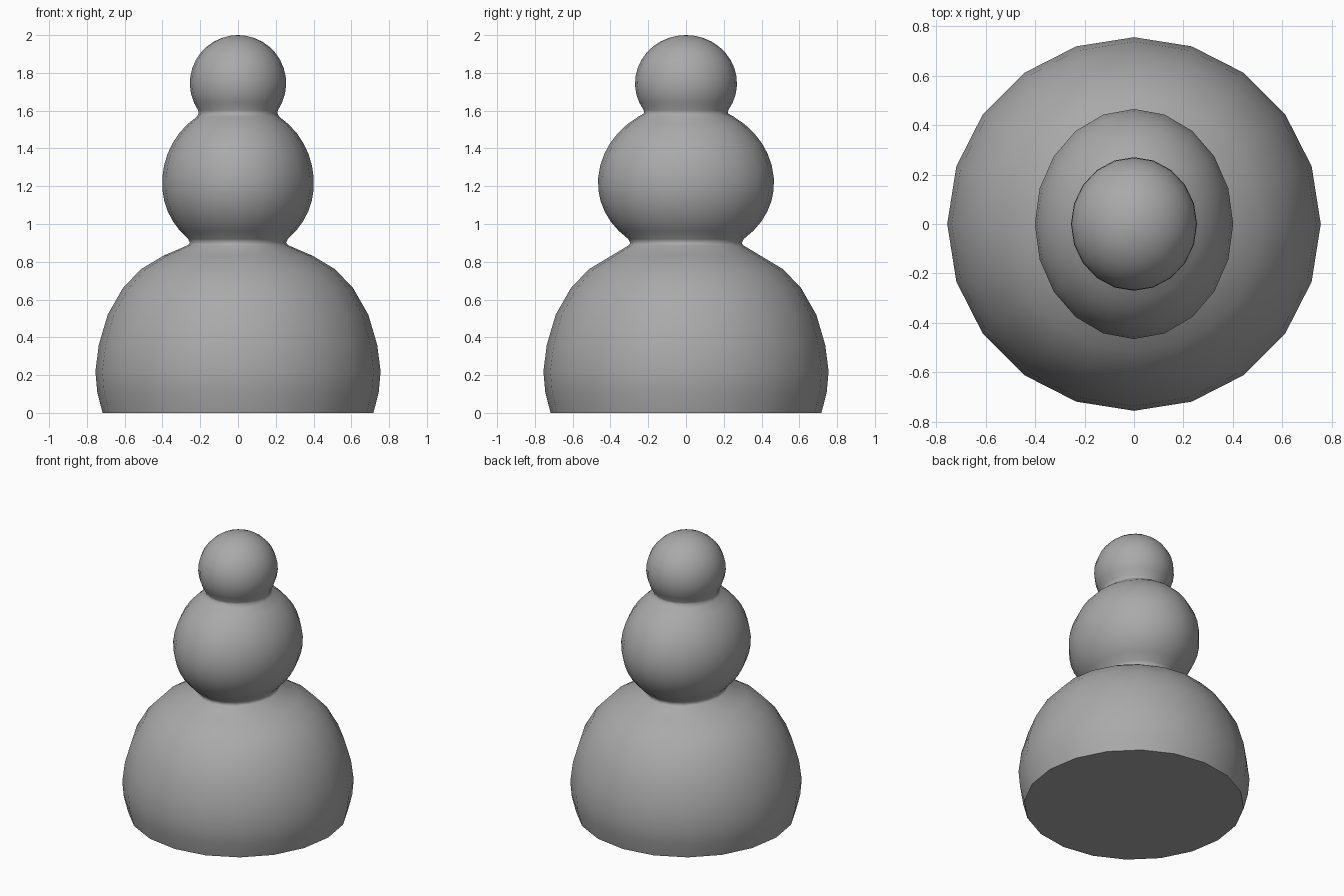
import bpy, bmesh, math

if "Cube" in bpy.data.objects:
    bpy.data.objects.remove(bpy.data.objects["Cube"])

SIDES = 20

grey = bpy.data.materials.new("plain_grey")
grey.diffuse_color = (0.4, 0.4, 0.4, 1)
grey.use_nodes = True
grey.node_tree.nodes["Principled BSDF"].inputs["Base Color"].default_value = grey.diffuse_color

# Rings as (height, x radius, y radius): rounded base first
rings = [(z, r, r) for z, r in [
    (0, 0.717), (0.11, 0.745), (0.22, 0.755), (0.36, 0.737), (0.52, 0.69),
    (0.66, 0.61), (0.76, 0.515), (0.832, 0.395)]]
rings += [(0.888, 0.265, 0.302), (0.9, 0.255, 0.295)]


def bulb(zc, rx, ry, below, above, start, end, steps):
    """Rings of an oval ball between two latitudes in degrees."""
    for i in range(steps + 1):
        a = math.radians(start + (end - start) * i / steps)
        h = above if a > 0 else below
        rings.append((zc + h * math.sin(a), rx * math.cos(a), ry * math.cos(a)))


# Middle ball, neck, then top ball
bulb(1.215, 0.402, 0.466, 0.39, 0.42, -49, 57, 12)
rings.append((1.585, 0.208, 0.222))
bulb(1.745, 0.255, 0.27, 0.255, 0.255, -34, 81, 11)

# Loft the rings into one closed figure
bm = bmesh.new()
loops = []
for z, rx, ry in rings:
    loops.append([bm.verts.new((rx * math.cos(math.tau * i / SIDES),
                                ry * math.sin(math.tau * i / SIDES), z))
                  for i in range(SIDES)])
for low, high in zip(loops, loops[1:]):
    for i in range(SIDES):
        j = (i + 1) % SIDES
        bm.faces.new((low[i], low[j], high[j], high[i])).smooth = True

# Crown and flat underside
tip = bm.verts.new((0, 0, 2))
for i in range(SIDES):
    bm.faces.new((loops[-1][i], loops[-1][(i + 1) % SIDES], tip)).smooth = True
bm.faces.new(loops[0][::-1])
for e in bm.edges:
    if all(v.co.z < 1e-6 for v in e.verts):
        e.smooth = False

mesh = bpy.data.meshes.new("stacked_figure")
bm.to_mesh(mesh)
bm.free()
mesh.materials.append(grey)
figure = bpy.data.objects.new("stacked_figure", mesh)
bpy.context.collection.objects.link(figure)
